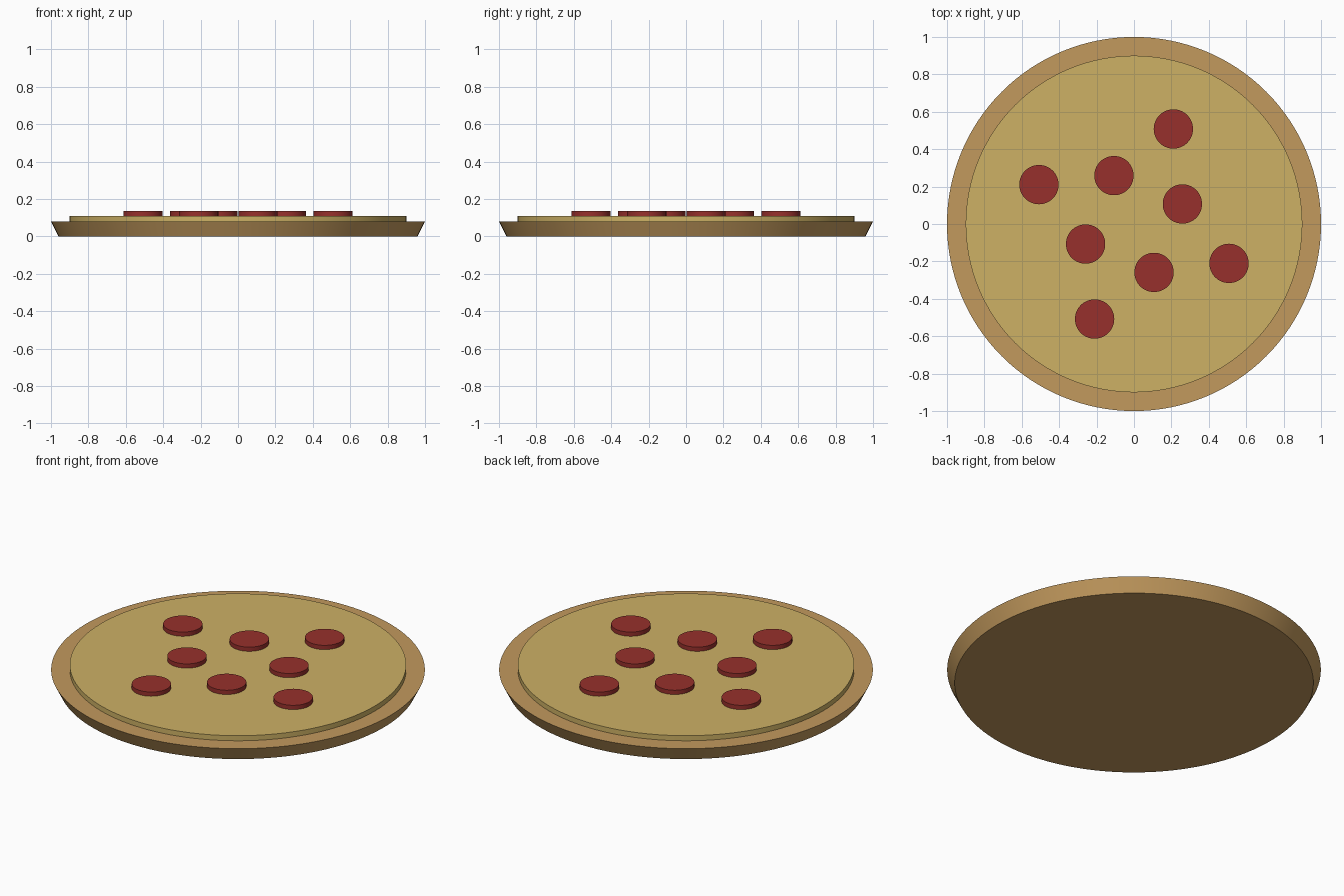
import bpy
from math import radians, cos, sin

if "Cube" in bpy.data.objects:
    bpy.data.objects.remove(bpy.data.objects["Cube"])


def material(name, rgb):
    mat = bpy.data.materials.new(name)
    mat.diffuse_color = (*rgb, 1)
    mat.use_nodes = True
    mat.node_tree.nodes["Principled BSDF"].inputs["Base Color"].default_value = mat.diffuse_color
    return mat


def disc(name, r_bottom, r_top, z0, z1, mat, x=0, y=0, sides=128):
    """Round slab between two heights, optionally tapered."""
    bpy.ops.mesh.primitive_cone_add(vertices=sides, radius1=r_bottom, radius2=r_top,
                                    depth=z1 - z0, location=(x, y, (z0 + z1) / 2))
    ob = bpy.context.object
    ob.name = name
    ob.data.materials.append(mat)
    bpy.ops.object.shade_smooth_by_angle(angle=radians(30))
    return ob


crust_mat = material("crust", (0.54, 0.32, 0.11))
cheese_mat = material("cheese", (0.61, 0.44, 0.13))
pepperoni_mat = material("pepperoni", (0.31, 0.03, 0.025))

# Tapered base and the raised cheese layer
disc("crust", 0.96, 1.0, 0, 0.08, crust_mat)
disc("cheese", 0.9, 0.9, 0.08, 0.11, cheese_mat)

# One inner and one outer slice in each quarter
for quarter in range(4):
    for ring, dist, angle in (("inner", 0.28, 22.5), ("outer", 0.55, 67.5)):
        a = radians(angle + 90 * quarter)
        disc(f"pepperoni_{ring}_{quarter + 1}", 0.105, 0.105, 0.11, 0.135,
             pepperoni_mat, dist * cos(a), dist * sin(a), 64)
